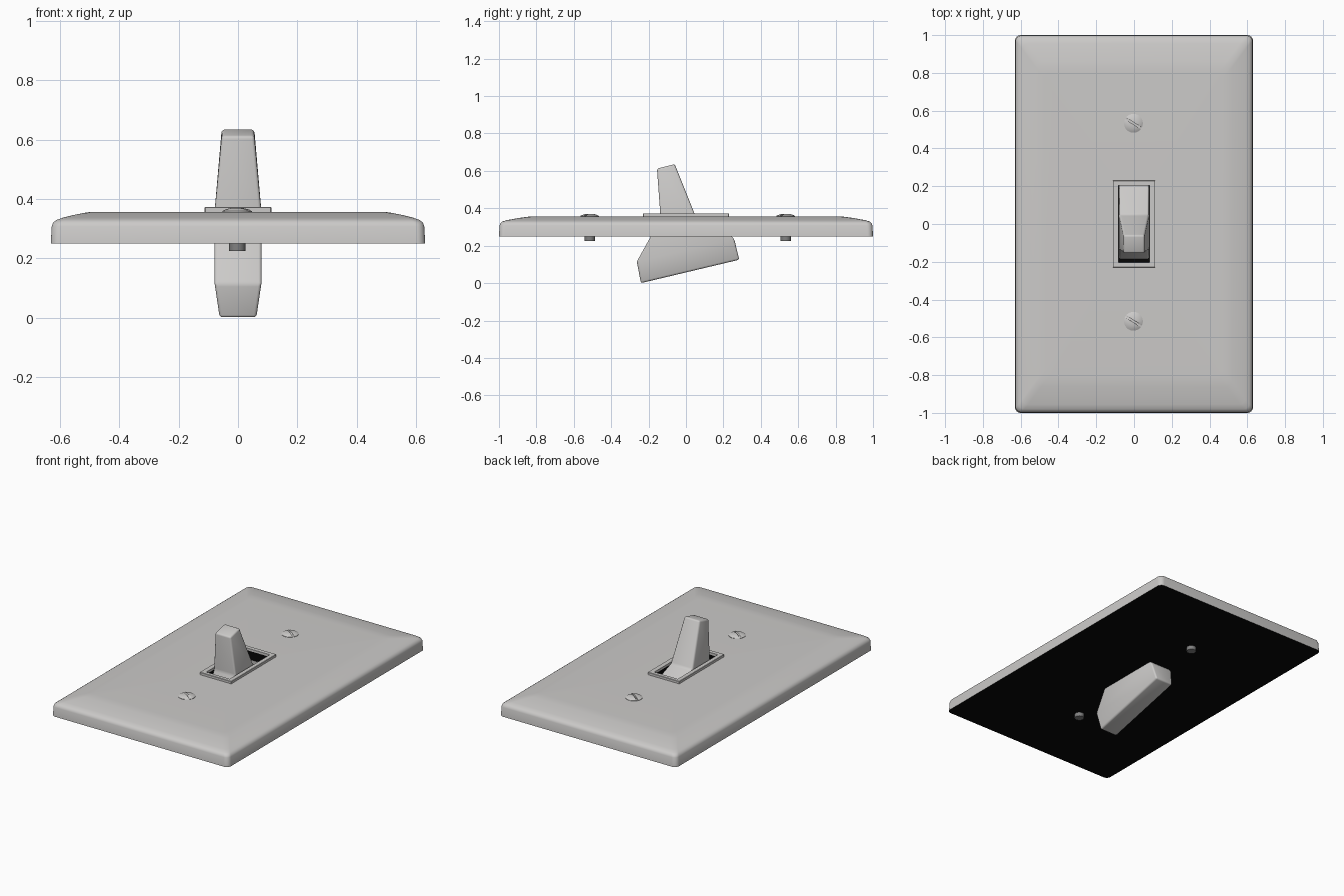
import bpy, bmesh, math
from mathutils import Vector, Matrix

if "Cube" in bpy.data.objects:
    bpy.data.objects.remove(bpy.data.objects["Cube"])


def material(name, rgb):
    m = bpy.data.materials.new(name)
    m.diffuse_color = (*rgb, 1)
    m.use_nodes = True
    m.node_tree.nodes["Principled BSDF"].inputs["Base Color"].default_value = m.diffuse_color
    return m


GREY = material("warm grey plastic", (0.60, 0.59, 0.58))
BLACK = material("black backing", (0.002, 0.002, 0.002))
STEEL = material("dark steel", (0.22, 0.22, 0.22))


def finish(bm, name, mats, angle=35, bevel=0, segments=3):
    bmesh.ops.recalc_face_normals(bm, faces=bm.faces[:])
    me = bpy.data.meshes.new(name)
    bm.to_mesh(me)
    bm.free()
    ob = bpy.data.objects.new(name, me)
    bpy.context.collection.objects.link(ob)
    for m in mats:
        me.materials.append(m)
    bpy.ops.object.select_all(action='DESELECT')
    ob.select_set(True)
    bpy.context.view_layer.objects.active = ob
    if bevel:
        mod = ob.modifiers.new("rounded edges", 'BEVEL')
        mod.width, mod.segments = bevel, segments
        mod.limit_method, mod.angle_limit = 'ANGLE', math.radians(15)
        bpy.ops.object.modifier_apply(modifier=mod.name)
    bpy.ops.object.shade_smooth_by_angle(angle=math.radians(angle))
    return ob


def rounded_ring(bm, hx, hy, r, z, n=6):
    """Ring of vertices around a rounded rectangle."""
    verts = []
    for q, (sx, sy) in enumerate(((1, 1), (-1, 1), (-1, -1), (1, -1))):
        for i in range(n + 1):
            a = math.pi / 2 * (q + i / n)
            verts.append(bm.verts.new((sx * (hx - r) + r * math.cos(a),
                                       sy * (hy - r) + r * math.sin(a), z)))
    return verts


def rect(bm, x0, x1, y0, y1, z):
    return [bm.verts.new((x, y, z)) for x, y in
            ((x1, y1), (x0, y1), (x0, y0), (x1, y0))]


def bridge(bm, a, b, mat=0):
    n = len(a)
    for i in range(n):
        j = (i + 1) % n
        bm.faces.new((a[i], a[j], b[j], b[i])).material_index = mat


def loop_edges(bm, loop):
    return [bm.edges.get((loop[i], loop[(i + 1) % len(loop)]))
            for i in range(len(loop))]


# Wall plate: softly crowned slab with a dark slot and a dark back
SLOT_X, SLOT_Y, BACK_Z = 0.083, 0.204, 0.25
bm = bmesh.new()
profile = ((0, 0, BACK_Z), (0.003, 0.003, 0.308), (0.008, 0.008, 0.321),
           (0.02, 0.02, 0.330), (0.04, 0.045, 0.337), (0.08, 0.10, 0.347),
           (0.11, 0.14, 0.353), (0.13, 0.165, 0.356), (0.16, 0.20, 0.357))
rings = [rounded_ring(bm, 0.63 - dx, 1.0 - dy, 0.03, z) for dx, dy, z in profile]
for a, b in zip(rings, rings[1:]):
    bridge(bm, a, b)
bm.faces.new(rings[0]).material_index = 1
slot_top = rect(bm, -SLOT_X, SLOT_X, -SLOT_Y, SLOT_Y, 0.357)
slot_floor = rect(bm, -SLOT_X, SLOT_X, -SLOT_Y, SLOT_Y, BACK_Z + 0.004)
bridge(bm, slot_top, slot_floor, 1)
bm.faces.new(slot_floor).material_index = 1
bmesh.ops.triangle_fill(bm, use_beauty=True, normal=(0, 0, 1),
                        edges=loop_edges(bm, rings[-1]) + loop_edges(bm, slot_top))
finish(bm, "wall_plate", [GREY, BLACK])

# Raised rectangular frame around the slot
bm = bmesh.new()
loops = [rect(bm, -x, x, -y, y, z) for x, y, z in
         ((0.112, 0.229, 0.35), (0.112, 0.229, 0.373),
          (SLOT_X, SLOT_Y, 0.373), (SLOT_X, SLOT_Y, 0.35))]
for i in range(4):
    bridge(bm, loops[i], loops[(i + 1) % 4])
finish(bm, "slot_frame", [GREY], bevel=0.002, segments=1)

# Toggle lever: stacked sections as front (y, z), rear (y, z), half width
sections = (((-0.155, 0.612), (-0.060, 0.636), 0.055),
            ((-0.137, 0.365), (0.047, 0.368), 0.078),
            ((-0.188, 0.250), (0.195, 0.310), 0.079),
            ((-0.263, 0.115), (0.258, 0.235), 0.079),
            ((-0.241, 0.000), (0.285, 0.125), 0.062))
bm = bmesh.new()
loops = []
for (fy, fz), (ry, rz), w in sections:
    loops.append([bm.verts.new(p) for p in
                  ((w, ry, rz), (-w, ry, rz), (-w, fy, fz), (w, fy, fz))])
for a, b in zip(loops, loops[1:]):
    bridge(bm, a, b)
bm.faces.new(loops[0])
bm.faces.new(loops[-1])
finish(bm, "toggle_lever", [GREY], bevel=0.010)

# Slotted screws: domed head split by a slot, plus a shaft
for label, y in (("upper", 0.533), ("lower", -0.515)):
    spot = Vector((-0.003, y, 0))
    bm = bmesh.new()
    N = 32
    head = [[bm.verts.new((r * math.cos(t * math.tau / N), r * math.sin(t * math.tau / N), z))
             for t in range(N)]
            for r, z in ((0.05, 0.345), (0.05, 0.359), (0.040, 0.3645),
                         (0.026, 0.3685), (0.012, 0.3705))]
    for a, b in zip(head, head[1:]):
        bridge(bm, a, b)
    bm.faces.new(head[0])
    bm.faces.new(head[-1])
    bmesh.ops.translate(bm, verts=bm.verts[:], vec=spot)
    screw = finish(bm, label + "_screw_head", [GREY])

    bm = bmesh.new()
    bmesh.ops.create_cube(bm, size=1, matrix=Matrix.Translation(spot + Vector((0, 0, 0.374)))
                          @ Matrix.Rotation(math.radians(-32), 4, 'Z')
                          @ Matrix.Diagonal((0.2, 0.010, 0.030, 1)))
    cutter = finish(bm, label + "_slot_cutter", [GREY])
    cutter.hide_render = True
    cut = screw.modifiers.new("slot", 'BOOLEAN')
    cut.operation, cut.solver, cut.object = 'DIFFERENCE', 'EXACT', cutter
    bpy.context.view_layer.objects.active = screw
    bpy.ops.object.modifier_apply(modifier=cut.name)
    bpy.data.objects.remove(cutter)

    bm = bmesh.new()
    bmesh.ops.create_cone(bm, cap_ends=True, segments=24, radius1=0.028, radius2=0.028,
                          depth=0.125, matrix=Matrix.Translation(spot + Vector((0, 0, 0.2875))))
    finish(bm, label + "_screw_shaft", [STEEL])
